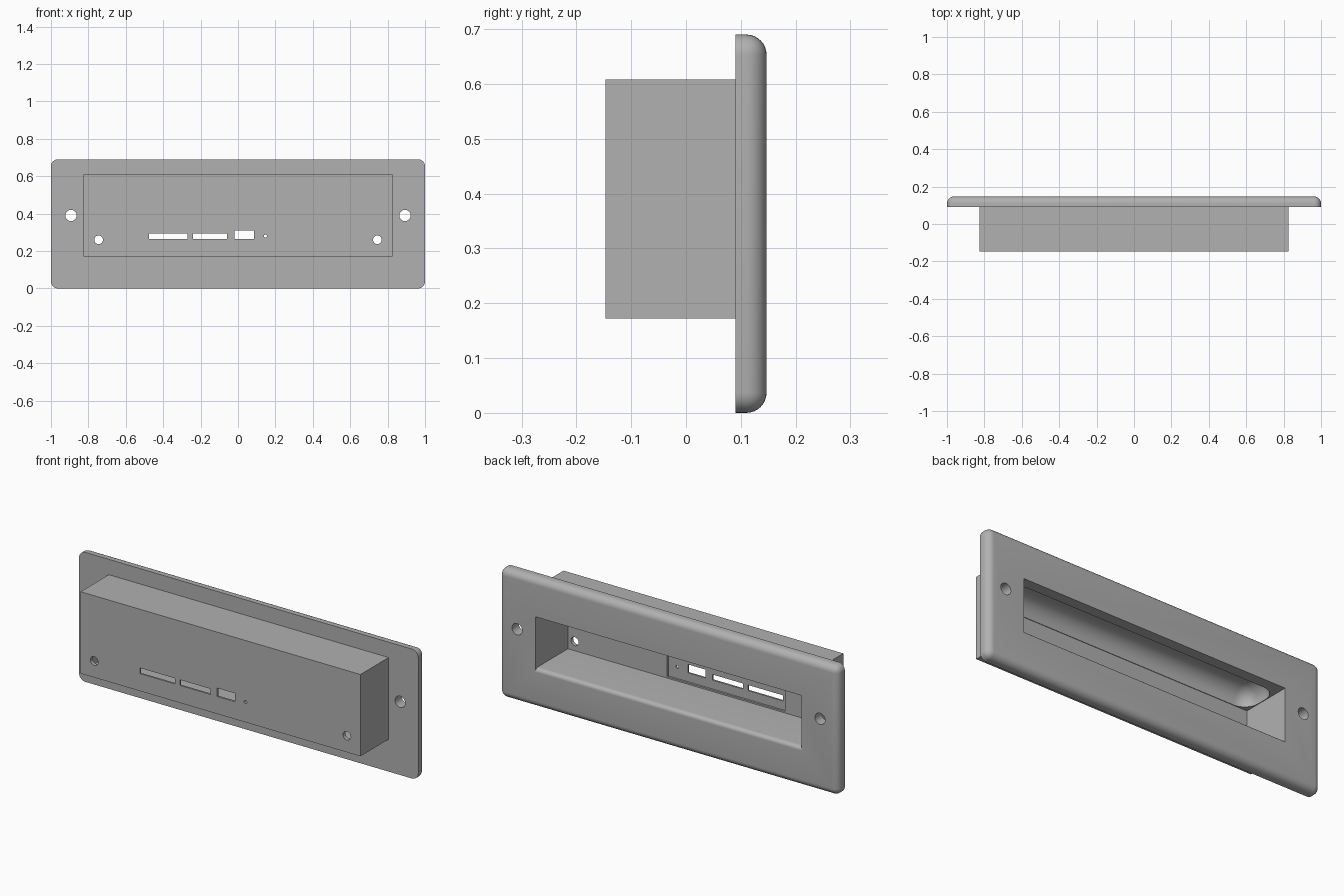
import bpy, bmesh, math
from mathutils import Matrix, Vector

if "Cube" in bpy.data.objects:
    bpy.data.objects.remove(bpy.data.objects["Cube"], do_unlink=True)

grey = bpy.data.materials.new("plain_grey")
grey.use_nodes = True
grey.diffuse_color = (0.44, 0.44, 0.44, 1)
grey.node_tree.nodes["Principled BSDF"].inputs["Base Color"].default_value = grey.diffuse_color


def finish(name, bm):
    bmesh.ops.recalc_face_normals(bm, faces=bm.faces)
    mesh = bpy.data.meshes.new(name)
    bm.to_mesh(mesh)
    bm.free()
    mesh.materials.append(grey)
    ob = bpy.data.objects.new(name, mesh)
    bpy.context.collection.objects.link(ob)
    return ob


def box(name, x, y, z, radius=0, keep=lambda edge: True):
    """Box from (min, max) ranges, rounding the edges that pass the rule."""
    bm = bmesh.new()
    bmesh.ops.create_cube(bm, size=1)
    for v in bm.verts:
        v.co = Vector([lo + (c + 0.5) * (hi - lo) for c, (lo, hi) in zip(v.co, (x, y, z))])
    if radius:
        bmesh.ops.bevel(bm, geom=[e for e in bm.edges if keep(e)], offset=radius,
                        segments=8, profile=0.5, affect='EDGES')
    return finish(name, bm)


def drill(name, x, z, radius):
    bm = bmesh.new()
    bmesh.ops.create_cone(bm, cap_ends=True, segments=32, radius1=radius, radius2=radius, depth=1,
                          matrix=Matrix.Translation((x, 0, z)) @ Matrix.Rotation(math.pi / 2, 4, 'X'))
    return finish(name, bm)


def prism(name, profile, half):
    """Extrude a (y, z) profile along x."""
    bm = bmesh.new()
    face = bm.faces.new([bm.verts.new((-half, y, z)) for y, z in profile])
    out = bmesh.ops.extrude_face_region(bm, geom=[face])
    bmesh.ops.translate(bm, vec=(2 * half, 0, 0),
                        verts=[v for v in out["geom"] if isinstance(v, bmesh.types.BMVert)])
    return finish(name, bm)


def combine(body, other, operation):
    mod = body.modifiers.new("combine", 'BOOLEAN')
    mod.operation, mod.solver, mod.object = operation, 'EXACT', other
    bpy.context.view_layer.objects.active = body
    bpy.ops.object.modifier_apply(modifier=mod.name)
    bpy.data.objects.remove(other, do_unlink=True)


# Wall plate, rounded on all edges but the flat mounting side
FRONT, BACK = 0.09, 0.147
panel = box("recessed_panel", (-1, 1), (FRONT, BACK), (0, 0.69), 0.037,
            lambda e: any(v.co.y > FRONT + 0.01 for v in e.verts))

# Housing behind the plate
combine(panel, box("housing", (-0.825, 0.825), (-BACK, FRONT + 0.01), (0.172, 0.608)), 'UNION')

# Main recess with a rounded lower lip
WALL, FLOOR, TOP, LIP = -0.127, 0.21, 0.485, 0.02
arc = [math.pi / 2 * i / 8 for i in range(9)]
lip = [(BACK - LIP + LIP * math.sin(t), FLOOR - LIP + LIP * math.cos(t)) for t in arc]
profile = [(WALL, TOP), (WALL, FLOOR)] + lip + [(0.2, FLOOR - LIP), (0.2, TOP)]
combine(panel, prism("recess_cutter", profile, 0.785), 'DIFFERENCE')

# Rounded vault above the recess
combine(panel, box("vault_cutter", (-0.782, 0.782), (WALL + 0.003, FRONT), (0.4, 0.568), 0.08), 'DIFFERENCE')

# Shallow pocket and connector slots in the inner wall
combine(panel, box("pocket_cutter", (-0.495, 0.2), (WALL - 0.01, 0), (0.218, 0.345)), 'DIFFERENCE')
for x, top in (((-0.475, -0.27), 0.295), ((-0.24, -0.06), 0.295), ((-0.02, 0.085), 0.31)):
    combine(panel, box("slot_cutter", x, (-0.3, 0), (0.265, top)), 'DIFFERENCE')

# Indicator hole, housing screw holes and plate screw holes
combine(panel, drill("indicator_cutter", 0.147, 0.28, 0.008), 'DIFFERENCE')
for side in (-1, 1):
    combine(panel, drill("housing_hole_cutter", side * 0.745, 0.26, 0.023), 'DIFFERENCE')
    combine(panel, drill("plate_hole_cutter", side * 0.893, 0.39, 0.03), 'DIFFERENCE')

# Smooth the rounds, keep the corners crisp
bpy.ops.object.select_all(action='DESELECT')
panel.select_set(True)
bpy.context.view_layer.objects.active = panel
bpy.ops.object.shade_smooth_by_angle(angle=math.radians(30))
